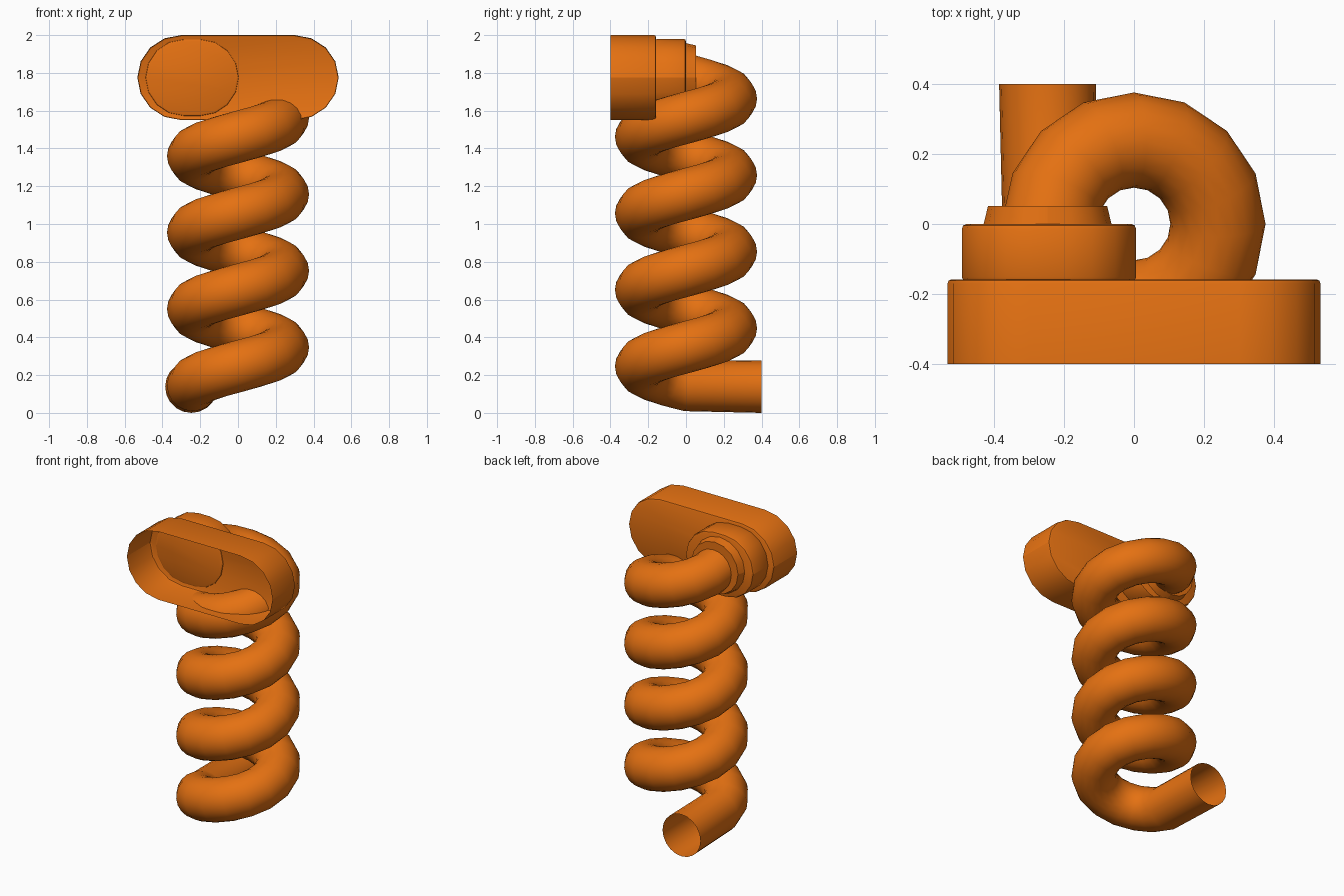
import bpy, bmesh, math
from mathutils import Vector

if "Cube" in bpy.data.objects:
    bpy.data.objects.remove(bpy.data.objects["Cube"])

orange = bpy.data.materials.new("orange")
orange.diffuse_color = (0.78, 0.165, 0.006, 1)
orange.use_nodes = True
orange.node_tree.nodes["Principled BSDF"].inputs["Base Color"].default_value = orange.diffuse_color


def skin(name, rings, cap_first, cap_last):
    """Bridge a row of equal closed rings into one smooth-shaded object."""
    bm = bmesh.new()
    rows = [[bm.verts.new(p) for p in ring] for ring in rings]
    n = len(rows[0])
    for a, b in zip(rows, rows[1:]):
        for i in range(n):
            j = (i + 1) % n
            bm.faces.new((a[i], a[j], b[j], b[i]))
    if cap_first:
        bm.faces.new(rows[0])
    if cap_last:
        bm.faces.new(rows[-1])
    bmesh.ops.recalc_face_normals(bm, faces=bm.faces)
    me = bpy.data.meshes.new(name)
    bm.to_mesh(me)
    bm.free()
    me.materials.append(orange)
    me.shade_smooth()
    me.set_sharp_from_angle(angle=math.radians(35))
    ob = bpy.data.objects.new(name, me)
    bpy.context.collection.objects.link(ob)
    return ob


def oval(cx, cz, y, hx, hz, rx):
    """Rounded slot outline in the xz plane; rx is the width of the round ends."""
    pts = []
    for q in range(4):
        sx = 1 if q in (0, 3) else -1
        for k in range(5):
            a = math.radians(90 * q + 22.5 * k)
            pts.append(Vector((cx + sx * (hx - rx) + rx * math.cos(a), y,
                               cz + hz * math.sin(a))))
    return pts


# Coiled pipe: straight open inlet, then four turns, 16 steps per turn
R, Z0, PITCH, TURNS, STEPS, SIDES = 0.24, 0.145, 0.405, 4, 16, 20
path = [Vector((-0.247, 0.395, 0.1385))]
for i in range(TURNS * STEPS + 1):
    t = i / STEPS
    a = math.pi + math.tau * t
    path.append(Vector((R * math.cos(a), R * math.sin(a), Z0 + PITCH * t)))

rings = []
for i, p in enumerate(path):
    d = path[min(i + 1, len(path) - 1)] - path[max(i - 1, 0)]
    if i == 0:
        d = Vector((0, -1, 0))
    d.normalize()
    side = d.cross(Vector((0, 0, 1))).normalized()
    up = side.cross(d)
    r = 0.1385 if i == 0 else 0.136
    rings.append([p + r * (math.cos(math.tau * k / SIDES) * side +
                           math.sin(math.tau * k / SIDES) * up)
                  for k in range(SIDES)])
rings[0] = [Vector((v.x, 0.4, v.z)) for v in rings[0]]
skin("coiled_pipe", rings, False, False)

# Wide slot-shaped mouth, open at the front, closed with a small bevel behind
CZ = 1.775
skin("wide_mouth", [oval(0, CZ, y, 0.533 - b, 0.225 - b, 0.233 - b)
                    for y, b in ((-0.4, 0), (-0.17, 0), (-0.162, 0.003), (-0.158, 0.012))],
     False, True)

# Bevelled oval connector behind the mouth
skin("oval_connector", [oval(-0.243, CZ, y, 0.249 - b, 0.205 - b, 0.205 - b)
                        for y, b in ((-0.165, 0.014), (-0.161, 0.004), (-0.152, 0),
                                     (-0.014, 0), (-0.004, 0.004), (0, 0.014))],
     True, True)

# Tapered collar around the pipe
skin("pipe_collar", [oval(-0.247, CZ, y, r, r, r)
                     for y, r in ((-0.005, 0.184), (0.052, 0.17))], True, True)
